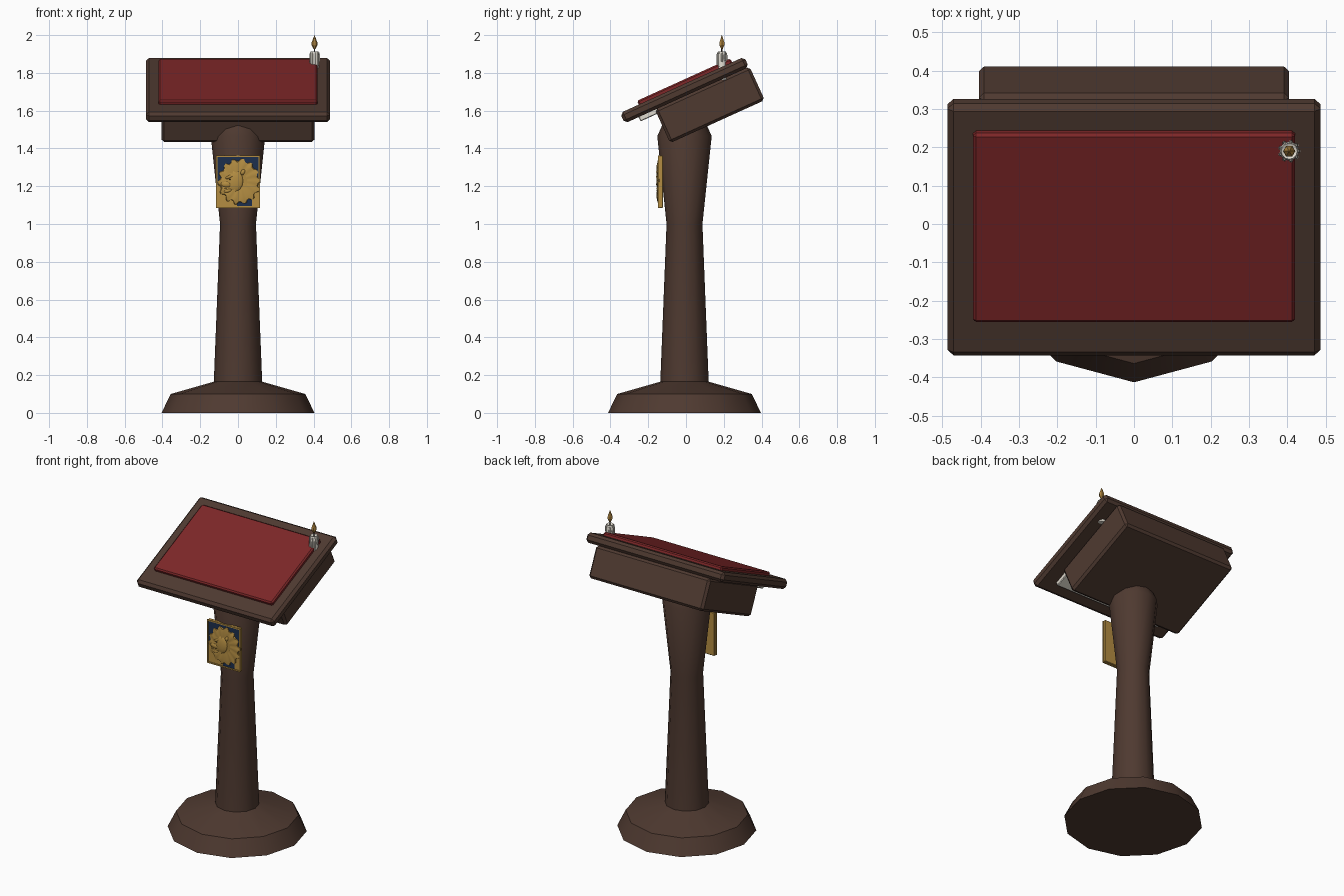
import bpy, bmesh, math, random
from mathutils import Vector, Matrix

if "Cube" in bpy.data.objects:
    bpy.data.objects.remove(bpy.data.objects["Cube"])

random.seed(4)
TILT = math.radians(24.4)
PIVOT = Vector((0, -0.008, 1.709))      # middle of the sloping board


def material(name, rgb):
    m = bpy.data.materials.new(name)
    m.diffuse_color = (*rgb, 1)
    m.use_nodes = True
    m.node_tree.nodes["Principled BSDF"].inputs["Base Color"].default_value = m.diffuse_color
    return m


WOOD = material("dark wood", (0.078, 0.042, 0.030))
RED = material("red leather", (0.205, 0.020, 0.021))
GOLD = material("gold", (0.46, 0.27, 0.055))
NAVY = material("navy enamel", (0.012, 0.028, 0.075))
WHITE = material("cream wax", (0.74, 0.70, 0.62))
FLAME = material("flame amber", (0.44, 0.24, 0.05))
WICK = material("dark wick", (0.03, 0.02, 0.015))


def finish(name, bm, mat, smooth=None):
    bmesh.ops.recalc_face_normals(bm, faces=bm.faces)
    mesh = bpy.data.meshes.new(name)
    bm.to_mesh(mesh)
    bm.free()
    mesh.materials.append(mat)
    ob = bpy.data.objects.new(name, mesh)
    bpy.context.collection.objects.link(ob)
    if smooth:
        bpy.ops.object.select_all(action='DESELECT')
        ob.select_set(True)
        bpy.context.view_layer.objects.active = ob
        bpy.ops.object.shade_smooth_by_angle(angle=math.radians(smooth))
    return ob


def box(name, lo, hi, mat, bevel=0.0):
    bm = bmesh.new()
    lo, hi = Vector(lo), Vector(hi)
    bmesh.ops.create_cube(bm, size=1, matrix=Matrix.Translation((lo + hi) / 2)
                          @ Matrix.Diagonal((*(hi - lo), 1)))
    if bevel:
        bmesh.ops.bevel(bm, geom=bm.edges[:], offset=bevel, segments=1, affect='EDGES')
    return finish(name, bm, mat)


def tilted_box(name, half_x, u, n, mat, bevel):
    ob = box(name, (-half_x, u[0], n[0]), (half_x, u[1], n[1]), mat, bevel)
    ob.location = PIVOT
    ob.rotation_euler.x = TILT


def lathe(name, profile, sides, centre, mat, smooth=None, start=-math.pi / 2):
    bm = bmesh.new()
    rings = []
    for r, z in profile:
        rings.append([bm.verts.new((centre[0] + r * math.cos(start + 2 * math.pi * i / sides),
                                    centre[1] + r * math.sin(start + 2 * math.pi * i / sides), z))
                      for i in range(sides)])
    for a, b in zip(rings, rings[1:]):
        for i in range(sides):
            j = (i + 1) % sides
            bm.faces.new((a[i], a[j], b[j], b[i]))
    bm.faces.new(rings[0][::-1])
    bm.faces.new(rings[-1])
    return finish(name, bm, mat, smooth)


# Pedestal: twelve-sided foot, waisted column and rounded head
lathe("pedestal", [(0.405, 0), (0.356, 0.10), (0.128, 0.165), (0.095, 1.0),
                   (0.144, 1.465), (0.115, 1.53)], 12, (0, -0.008), WOOD, 35)

# Sloping desk
tilted_box("desk_board", 0.487, (-0.361, 0.361), (-0.030, 0.030), WOOD, 0.016)
tilted_box("desk_box", 0.405, (-0.185, 0.365), (-0.224, -0.029), WOOD, 0.014)

# Book: cover on the board, page block sunk through it
tilted_box("book_cover", 0.42, (-0.252, 0.290), (0.015, 0.052), RED, 0.008)
tilted_box("book_pages", 0.38, (-0.280, 0.240), (-0.055, 0.025), WHITE, 0.004)

# Candle with wax drips, wick and flame
CX, CY = 0.405, 0.19
lathe("candle", [(0.025, 1.762), (0.025, 1.895), (0.021, 1.912), (0.012, 1.906)],
      12, (CX, CY), WHITE, 40)
for i in range(9):
    a = 2 * math.pi * i / 9
    low = 1.875 - 0.045 * random.random()
    lathe(f"wax_drip_{i}", [(0.002, low - 0.008), (0.006, low), (0.005, 1.895), (0.002, 1.907)],
          6, (CX + 0.024 * math.cos(a), CY + 0.024 * math.sin(a)), WHITE, 50)
lathe("wick", [(0.004, 1.90), (0.004, 1.935)], 6, (CX, CY), WICK)
lathe("flame", [(0.005, 1.927), (0.016, 1.948), (0.015, 1.962), (0.007, 1.983), (0.0008, 2.0)],
      6, (CX, CY), FLAME, start=0)


# Plaque: gold plate, raised rim and enamel panels
box("plaque", (-0.116, -0.142, 1.085), (0.116, -0.122, 1.362), GOLD, 0.003)
for s in (-1, 1):
    box("rim_side", (s * 0.113 - 0.004, -0.147, 1.085), (s * 0.113 + 0.004, -0.140, 1.362), GOLD)
for z in (1.089, 1.358):
    box("rim_bar", (-0.116, -0.147, z - 0.004), (0.116, -0.140, z + 0.004), GOLD)
box("enamel_upper", (-0.109, -0.1445, 1.21), (0.109, -0.141, 1.354), NAVY)
box("enamel_lower", (-0.005, -0.1445, 1.094), (0.075, -0.141, 1.16), NAVY)


def mound(name, x, z, rx, rz, depth, mat, turn=0.0, y=-0.143):
    """Low dome pressed against the plaque."""
    bm = bmesh.new()
    bmesh.ops.create_uvsphere(bm, u_segments=14, v_segments=8, radius=1,
                              matrix=Matrix.Translation((x, y, z)) @ Matrix.Rotation(turn, 4, 'Y')
                              @ Matrix.Diagonal((rx, depth, rz, 1)))
    finish(name, bm, mat, 60)


# Lion head relief: jagged mane with radiating locks
bm = bmesh.new()
N = 56
MX, MZ = 0.006, 1.224
rings = []
for r, y in ((1.0, -0.141), (0.97, -0.149), (0.72, -0.153), (0.40, -0.150)):
    ring = []
    for i in range(N):
        a = 2 * math.pi * i / N
        jag = (1.05 if i % 4 < 2 else 0.93) + random.uniform(-0.03, 0.03)
        rr = 0.109 * r * (jag if r > 0.9 else 1)
        dy = 0.003 * math.sin(14 * a + 7 * r) if r < 0.99 else 0
        ring.append(bm.verts.new((MX + rr * math.cos(a), y + dy, MZ + 1.08 * rr * math.sin(a))))
    rings.append(ring)
for p, q in zip(rings, rings[1:]):
    for i in range(N):
        bm.faces.new((p[i], p[(i + 1) % N], q[(i + 1) % N], q[i]))
bm.faces.new(rings[0][::-1])
bm.faces.new(rings[-1])
finish("lion_mane", bm, GOLD, 30)

# Lion face, looking to the left
mound("lion_head", -0.018, 1.228, 0.048, 0.060, 0.014, GOLD)
mound("lion_muzzle", -0.062, 1.210, 0.032, 0.020, 0.015, GOLD, 0.15)
mound("lion_chin", -0.054, 1.176, 0.024, 0.012, 0.013, GOLD, -0.2)
mound("lion_brow", -0.045, 1.250, 0.026, 0.010, 0.016, GOLD, -0.35)
mound("lion_ear", 0.026, 1.275, 0.014, 0.018, 0.015, GOLD, 0.4)
mound("lion_eye", -0.042, 1.236, 0.007, 0.004, 0.015, WICK)
mound("lion_mouth", -0.062, 1.190, 0.022, 0.003, 0.013, WICK, -0.1)
